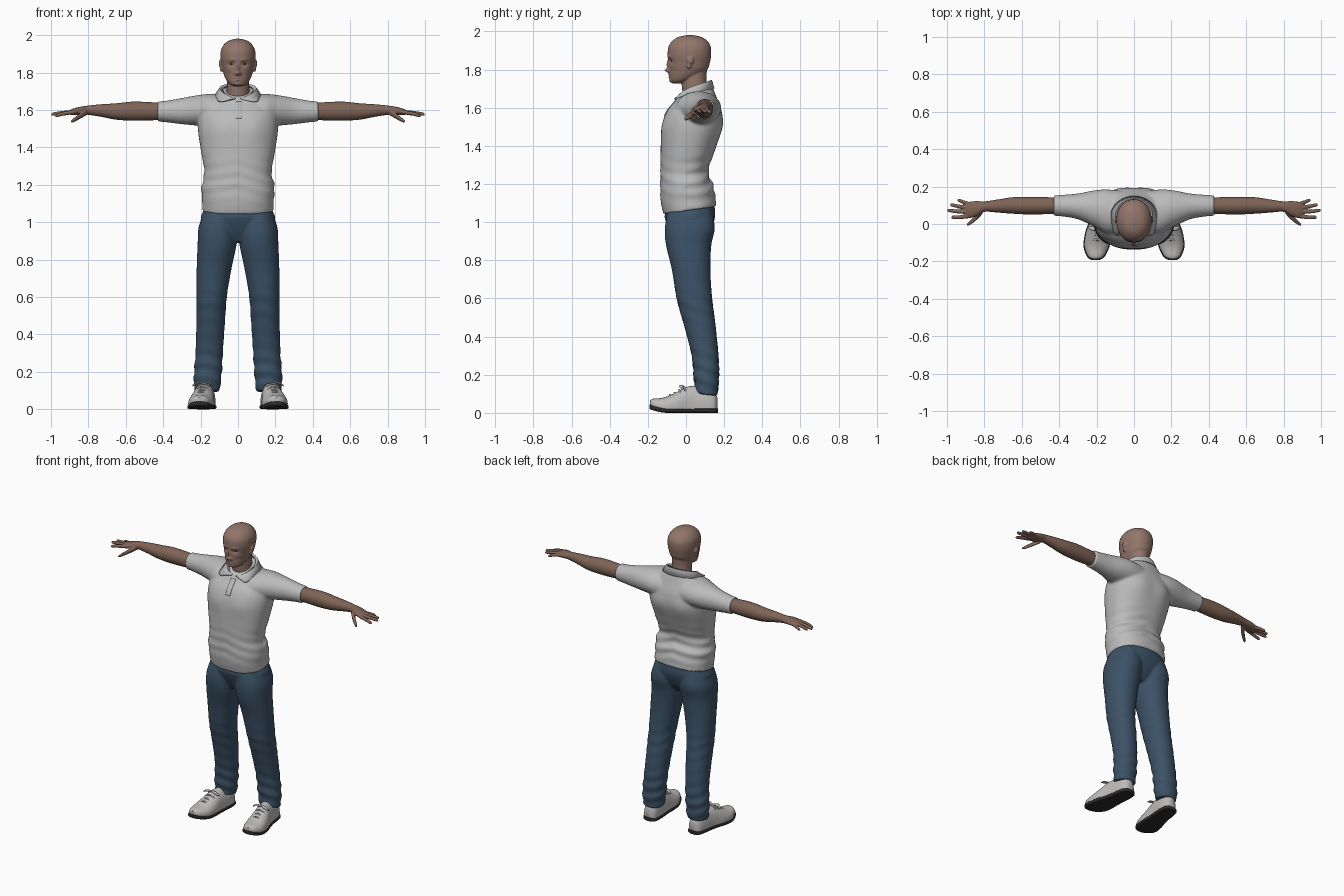
import bpy, bmesh, math
from mathutils import Vector, Matrix


def material(name, rgb):
    m = bpy.data.materials.new(name)
    m.diffuse_color = (*rgb, 1)
    return m


HEAD_SKIN = material("head_skin", (0.29, 0.18, 0.145))
ARM_SKIN = material("arm_skin", (0.21, 0.125, 0.093))
EYE = material("eye_brown", (0.06, 0.04, 0.035))
SHIRT = material("shirt_grey", (0.50, 0.50, 0.50))
DENIM = material("denim_blue", (0.045, 0.085, 0.135))
SHOE = material("shoe_white", (0.52, 0.51, 0.50))
SOLE = material("sole_dark", (0.025, 0.025, 0.027))


def spline(rings, steps):
    """Catmull-Rom interpolation of ring values."""
    out, last = [], len(rings) - 1
    for i in range(last):
        p0, p1, p2, p3 = (rings[max(i - 1, 0)], rings[i], rings[i + 1], rings[min(i + 2, last)])
        for s in range(steps):
            t = s / steps
            out.append([b + 0.5 * t * (c - a + t * (2 * a - 5 * b + 4 * c - d + t * (3 * (b - c) + d - a)))
                        for a, b, c, d in zip(p0, p1, p2, p3)])
    return out + [list(rings[-1])]


def loft(bm, axis, rings, side=1, sides=32, steps=6, power=2.0):
    """Closed loft; ring = (position, centre a, centre b, radius a, radius b, tilt)."""
    rings = [tuple(r) + (0,) * (6 - len(r)) for r in rings]
    loops, made = [], []
    for t, a, b, ra, rb, tilt in spline(rings, steps):
        loop = []
        for k in range(sides):
            ang = 2 * math.pi * k / sides
            c, s = math.cos(ang), math.sin(ang)
            u = math.copysign(abs(c) ** (2 / power), c) * max(ra, 0.001)
            v = math.copysign(abs(s) ** (2 / power), s) * max(rb, 0.001)
            p = t + tilt * v
            co = {'x': (p, a + u, b + v), 'y': (a + u, p, b + v), 'z': (a + u, b + v, p)}[axis]
            loop.append(bm.verts.new((co[0] * side, co[1], co[2])))
        loops.append(loop)
        made += loop
    for l0, l1 in zip(loops, loops[1:]):
        for k in range(sides):
            j = (k + 1) % sides
            bm.faces.new((l0[k], l0[j], l1[j], l1[k]))
    bm.faces.new(loops[0][::-1])
    bm.faces.new(loops[-1])
    return made


def ball(bm, centre, radii):
    m = Matrix.Translation(centre) @ Matrix.Diagonal((*radii, 1))
    bmesh.ops.create_uvsphere(bm, u_segments=24, v_segments=16, radius=1, matrix=m)


def finish(bm, name, mat, voxel=0, smooth=3):
    """Turn the bmesh into an object, fused into one skin when voxel is set."""
    bmesh.ops.recalc_face_normals(bm, faces=bm.faces[:])
    me = bpy.data.meshes.new(name)
    bm.to_mesh(me)
    bm.free()
    ob = bpy.data.objects.new(name, me)
    bpy.context.collection.objects.link(ob)
    me.materials.append(mat)
    bpy.ops.object.select_all(action='DESELECT')
    bpy.context.view_layer.objects.active = ob
    ob.select_set(True)
    bpy.ops.object.shade_smooth_by_angle(angle=math.radians(50))
    if voxel:
        r = ob.modifiers.new("fuse", 'REMESH')
        r.mode, r.voxel_size, r.use_smooth_shade = 'VOXEL', voxel, True
        s = ob.modifiers.new("soften", 'SMOOTH')
        s.factor, s.iterations = 0.5, smooth
    return ob


# Head: skull loft with facial features pushed in or out, plus neck and ears
bm = bmesh.new()
skull = loft(bm, 'z', [(1.728, 0, -.048, .02, .02), (1.737, 0, -.036, .044, .046), (1.76, 0, -.013, .063, .074),
                       (1.80, 0, .012, .079, .100), (1.84, 0, .017, .088, .109), (1.88, 0, .018, .094, .114),
                       (1.92, 0, .019, .091, .111), (1.95, 0, .02, .075, .092), (1.971, 0, .02, .049, .061),
                       (1.981, 0, .02, .012, .015)], sides=80, steps=8, power=2.1)
features = [(0, 1.796, .012, .011, .024), (0, 1.825, .009, .022, .013), (.014, 1.792, .006, .007, .007),
            (.034, 1.845, .017, .011, -.011), (.032, 1.869, .020, .006, .005), (.05, 1.815, .016, .012, .003),
            (0, 1.772, .019, .004, .006), (0, 1.759, .017, .004, .006), (0, 1.766, .022, .002, -.004),
            (0, 1.738, .018, .008, .005)]
for v in skull:
    if v.co.y < 0:
        x, z = abs(v.co.x), v.co.z
        v.co.y -= sum(d * math.exp(-((x - fx) / sx) ** 2 - ((z - fz) / sz) ** 2)
                      for fx, fz, sx, sz, d in features)
loft(bm, 'z', [(1.60, 0, .065, .08, .07), (1.68, 0, .050, .063, .068), (1.74, 0, .042, .060, .066),
               (1.80, 0, .045, .06, .065)])
for s in (1, -1):
    ball(bm, (s * .092, .022, 1.848), (.011, .019, .022))
    ball(bm, (s * .088, .016, 1.822), (.010, .013, .018))
finish(bm, "head", HEAD_SKIN, .004, 2)

# Eyes
bm = bmesh.new()
for s in (1, -1):
    ball(bm, (s * .034, -.070, 1.845), (.012, .008, .0045))
finish(bm, "eyes", EYE)

# Arms with palm, four fingers and thumb
fingers = [((.88, .042), (.935, .036), (.977, .036), 1.568), ((.88, .064), (.945, .067), (.998, .073), 1.576),
           ((.88, .086), (.935, .094), (.983, .102), 1.578), ((.87, .103), (.91, .116), (.944, .126), 1.575)]
bm = bmesh.new()
for s in (1, -1):
    loft(bm, 'x', [(.36, .097, 1.592, .04, .043), (.45, .098, 1.593, .045, .048), (.56, .098, 1.594, .047, .051),
                   (.65, .099, 1.592, .044, .044), (.73, .096, 1.597, .035, .034), (.80, .093, 1.599, .028, .025),
                   (.84, .083, 1.596, .040, .022), (.88, .075, 1.590, .044, .018), (.90, .074, 1.588, .036, .012)], s)
    for (x0, y0), (x1, y1), (x2, y2), z in fingers:
        loft(bm, 'x', [(x0, y0, 1.589, .011, .011), (x1, y1, (1.592 + z) / 2, .0105, .0105),
                       (x2 - .008, y2, z + .002, .009, .009), (x2, y2, z, .004, .004)], s, 16, 5)
    loft(bm, 'x', [(.81, .073, 1.588, .02, .016), (.845, .034, 1.567, .016, .015),
                   (.878, .006, 1.546, .012, .011), (.895, -.006, 1.537, .005, .005)], s, 16, 5)
finish(bm, "arms", ARM_SKIN, .004, 3)

# Shirt: torso and short sleeves with soft folds at the waist
bm = bmesh.new()
loft(bm, 'z', [(1.062, 0, .021, .191, .139, .15), (1.12, 0, .011, .191, .143, .10), (1.185, 0, .004, .195, .139, .03),
               (1.27, 0, -.008, .180, .126), (1.38, 0, .010, .198, .143), (1.50, 0, .032, .214, .158),
               (1.58, 0, .043, .205, .144), (1.64, 0, .050, .165, .112, .1), (1.685, 0, .047, .110, .09, .3),
               (1.70, 0, .045, .085, .078, .4)], sides=64, steps=8, power=2.3)
for s in (1, -1):
    loft(bm, 'x', [(.04, .062, 1.595, .11, .085), (.14, .066, 1.598, .118, .088), (.21, .082, 1.598, .098, .082),
                   (.30, .094, 1.594, .069, .070), (.38, .098, 1.592, .058, .058), (.43, .098, 1.592, .055, .054)], s)
for v in bm.verts:
    x, y, z = v.co
    fade = math.exp(-((z - 1.22) / .09) ** 2) * (0.4 if y < 0 else 1)
    fold = .006 * fade * math.sin(z * 95 + abs(x) * 22 + x * 9)
    v.co += Vector((x, y, 0)).normalized() * fold
    # Chest and shoulder blades
    blade = math.exp(-((abs(x) - .09) / .06) ** 2 - ((z - 1.5) / .07) ** 2)
    v.co.y += .007 * blade * (1 if y > .03 else -1)
shirt = finish(bm, "polo_shirt", SHIRT, .008, 3)

# Collar: folded band around the neck, open in a V at the front
bm = bmesh.new()
rows = []
for k in range(41):
    f = -1 + 2 * k / 40
    a = f * math.radians(172)
    c, s = math.cos(a), math.sin(a)
    front = max(0, -c) ** 3
    top = (s * .083, .047 + c * .078, 1.705 + .034 * c - .02 * front)
    mid = (s * .098, .046 + c * .088, 1.712 + .030 * c - .022 * front)
    spread = .072 * front * (1 if f > 0 else -1)
    low = (s * .122 + spread, .042 + c * .104, 1.678 + .022 * c - .012 * front)
    rows.append([bm.verts.new(p) for p in (top, mid, low)])
for r0, r1 in zip(rows, rows[1:]):
    for j in (0, 1):
        bm.faces.new((r0[j], r1[j], r1[j + 1], r0[j + 1]))
collar = finish(bm, "collar", SHIRT)
thick = collar.modifiers.new("thickness", 'SOLIDIFY')
thick.thickness, thick.offset = .008, 0

# Button placket lying on the chest
bm = bmesh.new()
bmesh.ops.create_grid(bm, x_segments=4, y_segments=12, size=1,
                      matrix=Matrix.Translation((.004, -.3, 1.60)) @ Matrix.Rotation(math.pi / 2, 4, 'X')
                      @ Matrix.Diagonal((.016, .045, 1, 1)))
placket = finish(bm, "placket", SHIRT)
w = placket.modifiers.new("lay_on_shirt", 'SHRINKWRAP')
w.target, w.wrap_method, w.offset = shirt, 'PROJECT', .004
w.use_project_y, w.use_positive_direction, w.use_negative_direction = True, True, True
placket.modifiers.new("thickness", 'SOLIDIFY').thickness = .005

# Jeans: hips and two legs, with creases toward the hems
bm = bmesh.new()
loft(bm, 'z', [(.895, 0, .015, .05, .07), (.95, 0, .02, .16, .105), (1.02, 0, .02, .199, .131),
               (1.055, 0, .021, .187, .131, .1), (1.09, 0, .021, .178, .122, .15)], sides=48, power=2.2)
for s in (1, -1):
    loft(bm, 'z', [(.095, .165, .107, .067, .059, -.1), (.18, .162, .107, .074, .065), (.30, .154, .100, .073, .070),
                   (.45, .147, .074, .076, .082), (.60, .141, .044, .081, .093), (.75, .128, .027, .093, .101),
                   (.88, .112, .014, .104, .119), (.97, .107, .02, .104, .131), (1.06, .095, .02, .085, .115)],
         s, 40, 10, 2.15)
for v in bm.verts:
    x, y, z = v.co
    fade = math.exp(-((z - .2) / .12) ** 2) + .4 * math.exp(-((z - .55) / .1) ** 2)
    away = Vector((abs(x) - .15, y - .09, 0)).normalized()
    fold = .004 * fade * math.sin(z * 85 + y * 30 + x * 12)
    v.co += Vector((away.x * (1 if x > 0 else -1), away.y, 0)) * fold
finish(bm, "jeans", DENIM, .008, 3)

# Shoes: uppers, soles and laces share one set of outline rings
outline = [(-.188, .206, .03, .018, .018), (-.170, .204, .03, .044, .032), (-.115, .2, .03, .066, .050),
           (-.05, .192, .03, .066, .078), (0, .184, .03, .058, .105), (.05, .176, .03, .053, .112),
           (.10, .171, .03, .051, .105), (.148, .168, .03, .042, .08), (.164, .167, .03, .02, .05)]


def toe_spring(y):
    return .9 * max(0, -.10 - y) ** 1.6


for s, label in ((1, "left"), (-1, "right")):
    bm = bmesh.new()
    loft(bm, 'y', outline, s, power=2.2)
    for v in bm.verts:
        v.co.z = max(v.co.z, .018) + toe_spring(v.co.y)
    finish(bm, label + "_shoe", SHOE)

    bm = bmesh.new()
    loft(bm, 'y', [(y * 1.02, x, .012, rx + .004, .012) for y, x, z, rx, rz in outline], s, power=5)
    for v in bm.verts:
        v.co.z += toe_spring(v.co.y)
    finish(bm, label + "_sole", SOLE)

    bm = bmesh.new()
    for y, x, z in ((-.085, .197, .095), (-.06, .193, .106), (-.035, .189, .121), (-.01, .186, .136)):
        loft(bm, 'x', [(x - .034, y + .006, z - .016, .005, .005), (x, y, z, .005, .005),
                       (x + .034, y + .006, z - .016, .005, .005)], s, 10, 6)
    for d in (1, -1):  # bow loops
        loft(bm, 'x', [(.186, -.012, .138, .005, .005), (.186 + d * .03, -.025, .140, .012, .006),
                       (.186 + d * .058, -.018, .126, .006, .005)], s, 10, 5)
    finish(bm, label + "_laces", SHOE)
